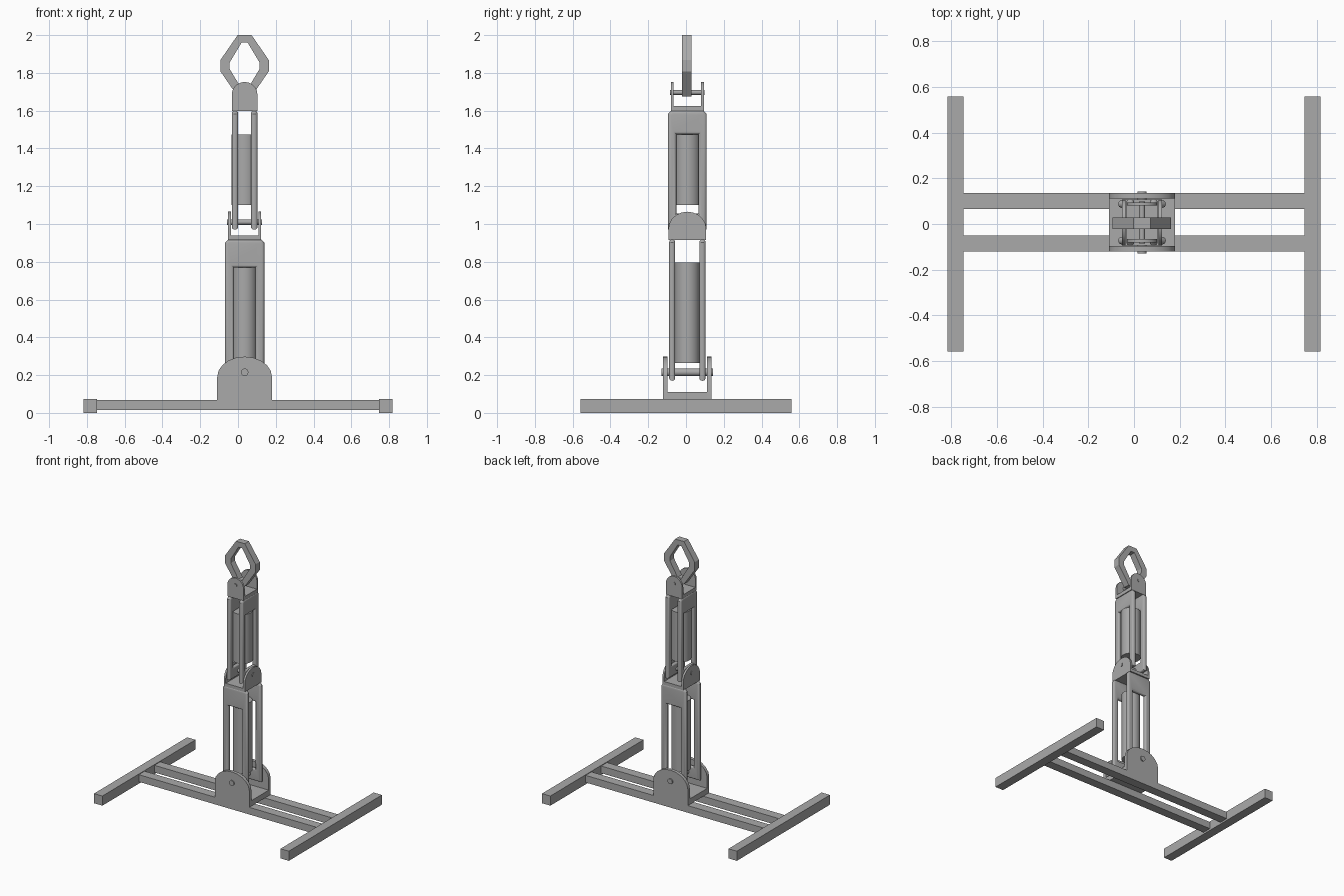
import bpy, bmesh, math
from mathutils import Matrix, Vector

if "Cube" in bpy.data.objects:
    bpy.data.objects.remove(bpy.data.objects["Cube"], do_unlink=True)

CX, CY = 0.035, 0.007  # axis of the mast

grey = bpy.data.materials.new("steel_grey")
grey.use_nodes = True
grey.diffuse_color = (0.4, 0.4, 0.4, 1)
grey.node_tree.nodes["Principled BSDF"].inputs["Base Color"].default_value = (0.4, 0.4, 0.4, 1)


def finish(name, bm):
    bmesh.ops.remove_doubles(bm, verts=bm.verts, dist=1e-5)
    bmesh.ops.recalc_face_normals(bm, faces=bm.faces)
    me = bpy.data.meshes.new(name)
    bm.to_mesh(me)
    bm.free()
    me.materials.clear()
    me.materials.append(grey)
    me.polygons.foreach_set("use_smooth", [True] * len(me.polygons))
    me.set_sharp_from_angle(angle=math.radians(30))
    ob = bpy.data.objects.new(name, me)
    bpy.context.collection.objects.link(ob)
    return ob


def box(name, lo, hi):
    lo, hi = Vector(lo), Vector(hi)
    bm = bmesh.new()
    size = Matrix.Diagonal((*(hi - lo), 1))
    bmesh.ops.create_cube(bm, size=1, matrix=Matrix.Translation((lo + hi) / 2) @ size)
    return finish(name, bm)


def rod(name, centre, radius, length, axis, sides=32):
    turn = {"x": Matrix.Rotation(math.pi / 2, 4, "Y"),
            "y": Matrix.Rotation(math.pi / 2, 4, "X"),
            "z": Matrix.Identity(4)}[axis]
    bm = bmesh.new()
    bmesh.ops.create_cone(bm, cap_ends=True, segments=sides, radius1=radius, radius2=radius,
                          depth=length, matrix=Matrix.Translation(centre) @ turn)
    return finish(name, bm)


def plate(name, outlines, axis, offset, thick, rounding=0.0):
    """Upright plate from outlines (across, z) about the mast axis, facing x or y."""
    cu = bpy.data.curves.new(name + "_outline", "CURVE")
    cu.dimensions, cu.fill_mode = "2D", "BOTH"
    cu.extrude = thick / 2 - rounding
    cu.bevel_depth, cu.bevel_resolution = rounding, 3
    for pts in outlines:
        sp = cu.splines.new("POLY")
        sp.points.add(len(pts) - 1)
        for p, (u, z) in zip(sp.points, pts):
            p.co = (u, z, 0, 1)
        sp.use_cyclic_u = True
    tmp = bpy.data.objects.new(name + "_outline", cu)
    bpy.context.collection.objects.link(tmp)
    bpy.context.view_layer.update()
    me = bpy.data.meshes.new_from_object(tmp.evaluated_get(bpy.context.evaluated_depsgraph_get()))
    bpy.data.objects.remove(tmp, do_unlink=True)
    bm = bmesh.new()
    bm.from_mesh(me)
    bpy.data.meshes.remove(me)
    bpy.data.curves.remove(cu)
    m = Matrix.Rotation(math.pi / 2, 4, "X")
    shift = Vector((CX, CY + offset, 0))
    if axis == "x":
        m = Matrix.Rotation(math.pi / 2, 4, "Z") @ m
        shift = Vector((CX + offset, CY, 0))
    bm.transform(Matrix.Translation(shift) @ m)
    return finish(name, bm)


def arch(half, z0, spring, top):
    pts = [(-half, z0), (half, z0)]
    for i in range(11):
        a = math.pi * i / 10
        pts.append((half * math.cos(a), spring + (top - spring) * math.sin(a)))
    return pts


def clevis(name, axis, half, z0, floor, spring, top, gap, thick, pin_z, pin_r, pin_len):
    """Two arched cheeks on a floor, with a pin across them."""
    for s, side in ((-1, "first"), (1, "second")):
        plate(f"{name}_{side}_cheek", [arch(half, z0, spring, top)], axis,
              s * (gap + thick / 2), thick)
    w = gap + thick / 2
    dx, dy = (half, w) if axis == "y" else (w, half)
    box(name + "_floor", (CX - dx, CY - dy, z0), (CX + dx, CY + dy, floor))
    rod(name + "_pin", (CX, CY, pin_z), pin_r, pin_len, axis)


def link(name, axis, half, z0, z1, mid, thick, slot, slot_z0, slot_z1, r, cyl_z0, cyl_z1):
    """Two slotted plates with rounded edges around an upright cylinder."""
    b, c = thick * 0.45, 0.008
    h = half - b
    outer = [(-h, z0 + b), (h, z0 + b), (h, z1 - b - c), (h - c, z1 - b),
             (c - h, z1 - b), (-h, z1 - b - c)]
    g = slot + b
    hole = [(-g, slot_z0 - b), (-g, slot_z1 + b), (g, slot_z1 + b), (g, slot_z0 - b)]
    for s, side in ((-1, "first"), (1, "second")):
        plate(f"{name}_{side}_plate", [outer, hole], axis, s * mid, thick, b)
    rod(name + "_cylinder", (CX, CY, (cyl_z0 + cyl_z1) / 2), r, cyl_z1 - cyl_z0, "z", 48)


# Base frame
for s, side in ((-1, "right"), (1, "left")):
    box(f"{side}_foot", (s * 0.782 - 0.035, -0.558, 0), (s * 0.782 + 0.035, 0.558, 0.073))
for s, side in ((-1, "front"), (1, "back")):
    y = CY + s * 0.093
    box(f"{side}_rail", (-0.75, y - 0.035, 0.014), (0.75, y + 0.035, 0.068))

# Lower joint and link
clevis("base_bracket", "y", 0.145, 0.068, 0.11, 0.19, 0.298, 0.104, 0.024, 0.215, 0.02, 0.272)
link("lower_link", "y", 0.104, 0.17, 0.918, 0.08, 0.032, 0.057, 0.262, 0.77, 0.066, 0.265, 0.797)

# Middle joint and upper link
clevis("middle_bracket", "x", 0.1, 0.915, 0.94, 0.975, 1.065, 0.073, 0.014, 1.01, 0.014, 0.184)
link("upper_link", "x", 0.102, 0.97, 1.6, 0.051, 0.034, 0.058, 1.055, 1.475, 0.069, 1.1, 1.475)

# Top joint and lifting ring
clevis("top_bracket", "y", 0.068, 1.597, 1.625, 1.685, 1.752, 0.073, 0.014, 1.697, 0.013, 0.184)


def hexagon(w, shoulder, flat, height):
    mid = 1.838
    half = [(w, -shoulder), (w, shoulder), (flat, height)]
    pts = half + [(-flat, height), (-w, shoulder), (-w, -shoulder), (-flat, -height), (flat, -height)]
    return [(u, mid + z) for u, z in pts]


plate("lifting_ring", [hexagon(0.128, 0.03, 0.037, 0.162), hexagon(0.08, 0.016, 0.016, 0.122)],
      "y", -0.004, 0.05)
